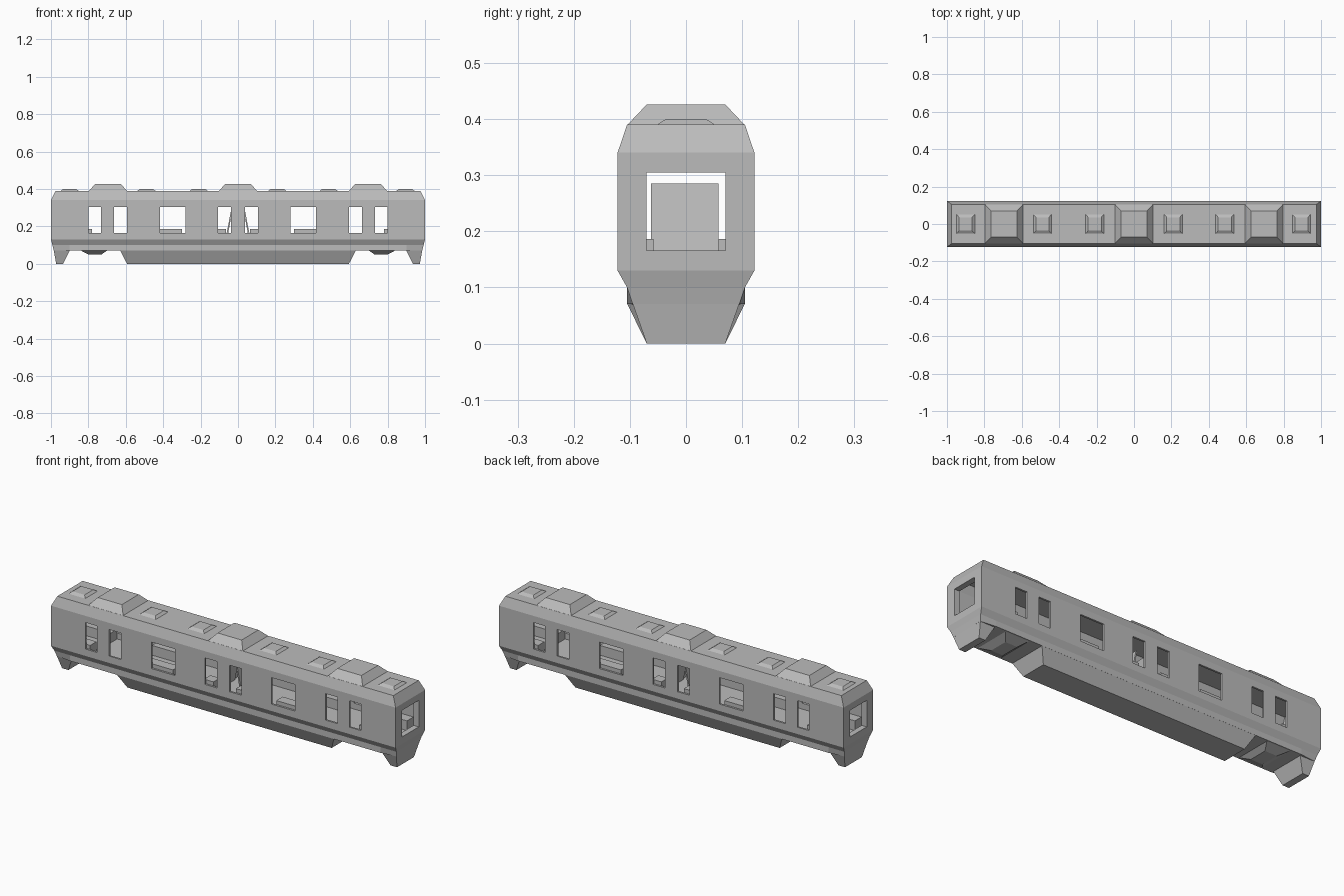
import bpy, bmesh
from mathutils import Matrix

cube = bpy.data.objects.get("Cube")
if cube:
    bpy.data.objects.remove(cube, do_unlink=True)

grey = bpy.data.materials.new("plain grey")
grey.use_nodes = True
grey.diffuse_color = (0.5, 0.5, 0.5, 1)
grey.node_tree.nodes["Principled BSDF"].inputs["Base Color"].default_value = (0.5, 0.5, 0.5, 1)


def finish(name, bm):
    """Turn a bmesh into a flat shaded grey object."""
    bmesh.ops.recalc_face_normals(bm, faces=bm.faces)
    mesh = bpy.data.meshes.new(name)
    bm.to_mesh(mesh)
    bm.free()
    mesh.materials.append(grey)
    ob = bpy.data.objects.new(name, mesh)
    bpy.context.collection.objects.link(ob)
    return ob


def loft(name, rings):
    """Skin closed rings; both ends are capped by strips joining mirrored points."""
    bm = bmesh.new()
    vs = [[bm.verts.new(p) for p in ring] for ring in rings]
    n = len(vs[0])
    for a, b in zip(vs, vs[1:]):
        for i in range(n):
            j = (i + 1) % n
            bm.faces.new((a[i], a[j], b[j], b[i]))
    for ring in (vs[0], vs[-1]):
        for i in range(n // 2 - 1):
            bm.faces.new((ring[i], ring[i + 1], ring[n - 2 - i], ring[n - 1 - i]))
    return finish(name, bm)


def frustum(name, z0, low, z1, high):
    """Block between two rectangles given as (x0, x1, half width)."""
    def rect(r, z):
        x0, x1, y = r
        return [(x0, -y, z), (x1, -y, z), (x1, y, z), (x0, y, z)]
    return loft(name, [rect(low, z0), rect(high, z1)])


def boxes(name, spans):
    """One object of several boxes, each ((x0, x1), (y0, y1), (z0, z1))."""
    bm = bmesh.new()
    for span in spans:
        mid = [(a + b) / 2 for a, b in span]
        size = [b - a for a, b in span]
        bmesh.ops.create_cube(bm, size=1, matrix=Matrix.Translation(mid) @ Matrix.Diagonal((*size, 1)))
    return finish(name, bm)


# Car body: section from sill to roof, with drawn-in ends
half = [(0.105, 0.07), (0.105, 0.10), (0.122, 0.13), (0.122, 0.34), (0.105, 0.39)]
end_half = [(0.095, 0.07)] + half[1:]
end_x = [0.985, 0.992, 1.0, 1.0, 0.975]


def section(pts, xs):
    right = [(x, y, z) for (y, z), x in zip(pts, xs)]
    return right + [(x, -y, z) for x, y, z in reversed(right)]


body = loft("car_body", [section(end_half, [-x for x in end_x]), section(half, [-0.9] * 5),
                         section(half, [0.9] * 5), section(end_half, end_x)])

# Hollow interior, side windows and end windows
inner = [(0.112, 0.135), (0.112, 0.336), (0.097, 0.38)]
cavity = loft("interior_cutter", [section(inner, [s * 0.97] * 3) for s in (-1, 1)])
openings = [(0.037, 0.107), (0.28, 0.417), (0.594, 0.662), (0.732, 0.8)]
openings += [(-b, -a) for a, b in openings]
windows = boxes("side_window_cutter", [(x, (-0.3, 0.3), (0.166, 0.305)) for x in openings])
ends = boxes("end_window_cutter", [((-1.2, 1.2), (-0.07, 0.07), (0.166, 0.305))])
cutters = (cavity, windows, ends)
for cutter in cutters:
    mod = body.modifiers.new("cut", 'BOOLEAN')
    mod.operation = 'DIFFERENCE'
    mod.solver = 'EXACT'
    mod.object = cutter
bpy.context.view_layer.update()
result = bpy.data.meshes.new_from_object(body.evaluated_get(bpy.context.evaluated_depsgraph_get()))
body.modifiers.clear()
body.data = result
for cutter in cutters:
    bpy.data.objects.remove(cutter, do_unlink=True)

# Large roof units and small roof vents
for x, label in ((-0.695, "right"), (0, "middle"), (0.695, "left")):
    frustum(label + "_roof_unit", 0.389, (x - 0.102, x + 0.102, 0.105),
            0.426, (x - 0.07, x + 0.07, 0.07))
for i, x in enumerate((-0.9, -0.49, -0.21, 0.21, 0.485, 0.895)):
    frustum(f"roof_vent_{i + 1}", 0.389, (x - 0.05, x + 0.05, 0.053),
            0.4, (x - 0.035, x + 0.035, 0.036))

# Underfloor equipment box
frustum("underfloor_box", 0, (-0.593, 0.593, 0.07), 0.071, (-0.63, 0.63, 0.105))

# End skirts, bogie blocks, benches and sloping seat backs on both halves
for s, label in ((-1, "right"), (1, "left")):
    def span(a, b):
        return tuple(sorted((s * a, s * b)))
    frustum(label + "_end_skirt", 0, (*span(0.935, 0.972), 0.07), 0.071, (*span(0.9, 0.985), 0.095))
    frustum(label + "_bogie_block", 0.05, (*span(0.73, 0.8), 0.05), 0.071, (*span(0.7, 0.84), 0.1))
    boxes(label + "_benches", [(span(*x), y, (0.134, 0.186))
                               for x in ((0.065, 0.12), (0.3, 0.54), (0.78, 0.94))
                               for y in ((-0.111, -0.058), (0.058, 0.111))])
    back = [(0.067, 0.134), (0.037, 0.285), (0.03, 0.285), (0.058, 0.134)]
    loft(label + "_seat_back", [[(s * x, y, z) for x, z in back] for y in (-0.062, 0.058)])
